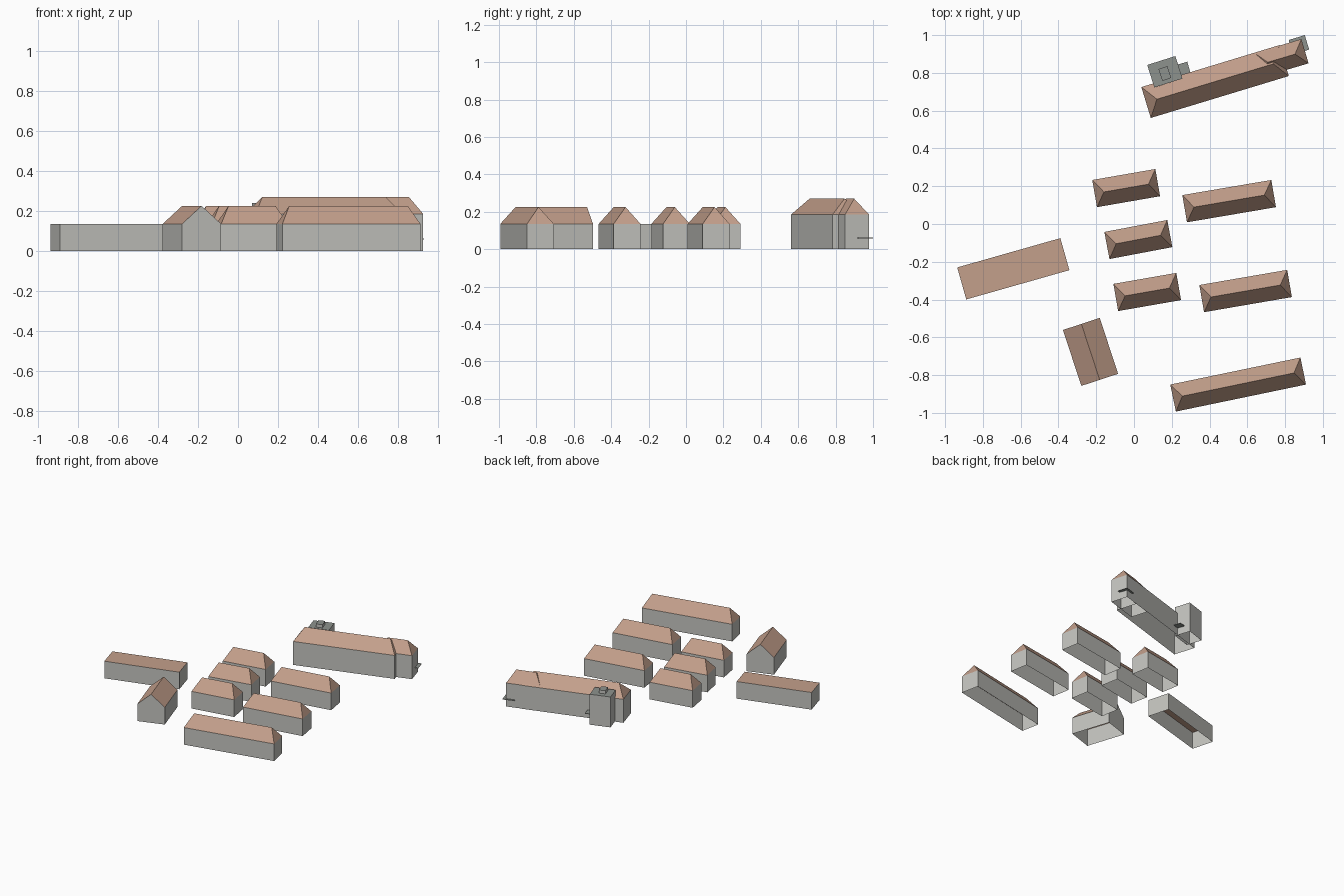
import bpy
from mathutils import Vector

if "Cube" in bpy.data.objects:
    bpy.data.objects.remove(bpy.data.objects["Cube"])


def material(name, rgb):
    m = bpy.data.materials.new(name)
    m.diffuse_color = (*rgb, 1)
    m.use_nodes = True
    m.node_tree.nodes["Principled BSDF"].inputs["Base Color"].default_value = m.diffuse_color
    return m


WALL = material("wall_grey", (0.55, 0.55, 0.52))
TILE = material("roof_tile", (0.55, 0.35, 0.26))
SLATE = material("slate_grey", (0.27, 0.29, 0.27))


def building(name, a, b, width, eave, ridge=None, hip=0.05, base=0.0,
             roof=TILE, closed=False):
    """Walls on a rectangle whose left edge runs a -> b, with a flat, gabled (hip=0) or hipped roof."""
    a, b = Vector((*a, 0)), Vector((*b, 0))
    u = (b - a).normalized()
    v = Vector((u.y, -u.x, 0)) * width
    plan = [a + v, b + v, b, a]
    verts = [p + Vector((0, 0, z)) for z in (base, eave) for p in plan]
    faces = [(i, (i + 1) % 4, (i + 1) % 4 + 4, i + 4) for i in range(4)]
    mats = [0] * 4
    if ridge is None:
        faces.append((4, 5, 6, 7))
        mats.append(1)
    else:
        top = Vector((0, 0, ridge))
        verts += [a + v / 2 + u * hip + top, b + v / 2 - u * hip + top]
        faces += [(4, 5, 9, 8), (6, 7, 8, 9), (5, 6, 9), (7, 4, 8)]
        end = 1 if hip else 0          # gable ends belong to the wall
        mats += [1, 1, end, end]
    if closed:
        faces.append((3, 2, 1, 0))
        mats.append(1)
    me = bpy.data.meshes.new(name)
    me.from_pydata(verts, [], faces)
    me.materials.append(WALL)
    me.materials.append(roof)
    for p, m in zip(me.polygons, mats):
        p.material_index = m
    ob = bpy.data.objects.new(name, me)
    bpy.context.collection.objects.link(ob)
    return ob


# Rows of small hipped houses
houses = [
    ((-0.221, 0.233), (0.113, 0.291)),
    ((0.256, 0.153), (0.727, 0.233)),
    ((-0.157, -0.042), (0.176, 0.021)),
    ((-0.109, -0.317), (0.224, -0.259)),
    ((0.346, -0.323), (0.811, -0.243)),
    ((0.192, -0.850), (0.881, -0.707)),
]
for i, (a, b) in enumerate(houses):
    building(f"hipped_house_{i + 1}", a, b, 0.146, 0.135, 0.225)

# Flat-roofed hall and gabled house on the left
building("flat_hall", (-0.936, -0.230), (-0.390, -0.075), 0.176, 0.135)
building("gabled_house", (-0.279, -0.857), (-0.376, -0.561), 0.205, 0.135, 0.225, hip=0)

# Large rear building with its narrower extension
building("main_building", (0.039, 0.725), (0.770, 0.947), 0.171, 0.185, 0.27, hip=0.06)
building("main_extension", (0.637, 0.905), (0.886, 0.979), 0.134, 0.185, 0.27, hip=0.055)

# Stair tower with roof hatch
building("stair_tower", (0.070, 0.842), (0.219, 0.889), 0.125, 0.24, roof=SLATE)
building("tower_hatch", (0.129, 0.820), (0.176, 0.836), 0.066, 0.265, base=0.24, roof=SLATE)

# Thin porch canopies
building("tower_canopy", (0.220, 0.841), (0.282, 0.859), 0.06, 0.062, base=0.058,
         roof=SLATE, closed=True)
building("end_canopy", (0.819, 0.974), (0.904, 1.0), 0.08, 0.062, base=0.058,
         roof=SLATE, closed=True)
